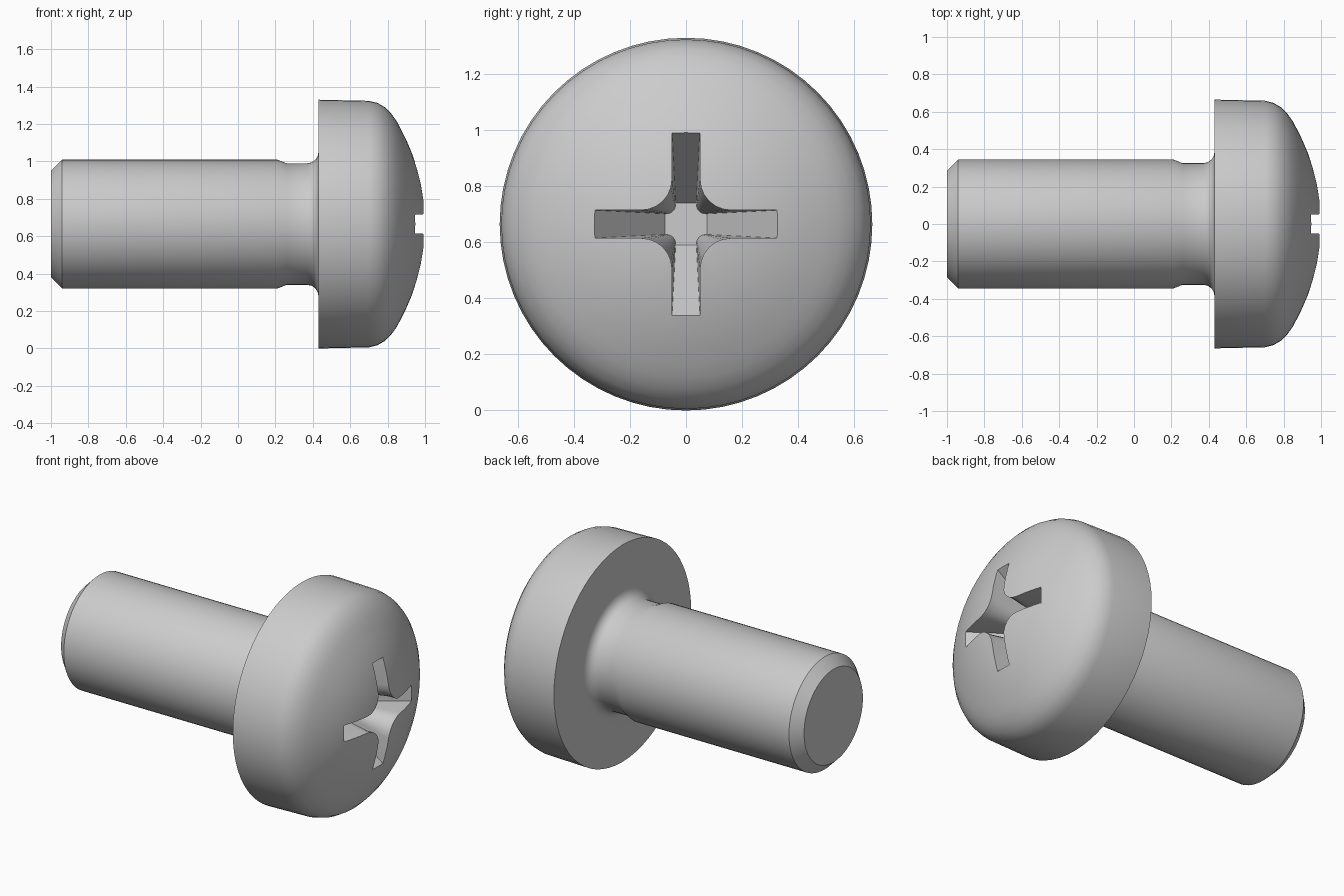
import bpy, bmesh
from math import sin, cos, pi, radians, sqrt

if "Cube" in bpy.data.objects:
    bpy.data.objects.remove(bpy.data.objects["Cube"])

R = 0.665          # head radius, also the axis height
SIDES = 64


def make_object(name, bm):
    bmesh.ops.recalc_face_normals(bm, faces=bm.faces)
    mesh = bpy.data.meshes.new(name)
    bm.to_mesh(mesh)
    bm.free()
    obj = bpy.data.objects.new(name, mesh)
    bpy.context.collection.objects.link(obj)
    return obj


def loft(bm, rings):
    # rings: lists of (x, y, z) with equal counts, capped at both ends
    loops = [[bm.verts.new(p) for p in ring] for ring in rings]
    for a, b in zip(loops, loops[1:]):
        n = len(a)
        for i in range(n):
            j = (i + 1) % n
            bm.faces.new((a[i], a[j], b[j], b[i]))
    bm.faces.new(loops[0])
    bm.faces.new(loops[-1])


def circle(x, r):
    return [(x, r * cos(2 * pi * i / SIDES), R + r * sin(2 * pi * i / SIDES))
            for i in range(SIDES)]


def cross(x, length, width, start, steps=6):
    # cross outline with rounded inner corners
    quarter = [(length, width)]
    rad = start - width
    for i in range(steps + 1):
        a = pi / 2 * i / steps
        quarter.append((start - rad * sin(a), start - rad * cos(a)))
    quarter.append((width, length))
    pts = []
    for q in range(4):
        c, s = (1, 0, -1, 0)[q], (0, 1, 0, -1)[q]
        pts += [(x, c * u - s * v, R + s * u + c * v) for u, v in quarter]
    return pts


# Screw profile as (x, radius): chamfered shank, relief neck, fillet
profile = [(-1, 0.285), (-0.94, 0.345), (0.21, 0.345), (0.26, 0.325), (0.37, 0.325)]
profile += [(0.37 + 0.06 * sin(a), 0.385 - 0.06 * cos(a))
            for a in (radians(d) for d in (22.5, 45, 67.5, 90))]
# Head side, rounded shoulder and shallow dome
profile += [(0.43, R), (0.70, 0.659), (0.745, 0.648), (0.785, 0.625),
            (0.82, 0.59), (0.85, 0.548), (0.875, 0.50)]
dome = 1.06
profile += [(1 - dome + sqrt(dome * dome - r * r), r)
            for r in (0.45, 0.38, 0.30, 0.22, 0.14, 0.06, 0.01)]

bm = bmesh.new()
loft(bm, [circle(x, r) for x, r in profile])
screw = make_object("screw", bm)

# Tapered cross recess
bm = bmesh.new()
loft(bm, [cross(0.63, 0.075, 0.037, 0.07),
          cross(0.95, 0.328, 0.05, 0.16),
          cross(1.10, 0.328, 0.05, 0.16)])
cutter = make_object("recess_cutter", bm)
cutter.hide_render = True

mod = screw.modifiers.new("recess", 'BOOLEAN')
mod.operation = 'DIFFERENCE'
mod.solver = 'EXACT'
mod.object = cutter

bpy.ops.object.select_all(action='DESELECT')
screw.select_set(True)
bpy.context.view_layer.objects.active = screw
bpy.ops.object.modifier_apply(modifier="recess")
bpy.data.objects.remove(cutter)
bpy.ops.object.shade_smooth_by_angle(angle=radians(30))
